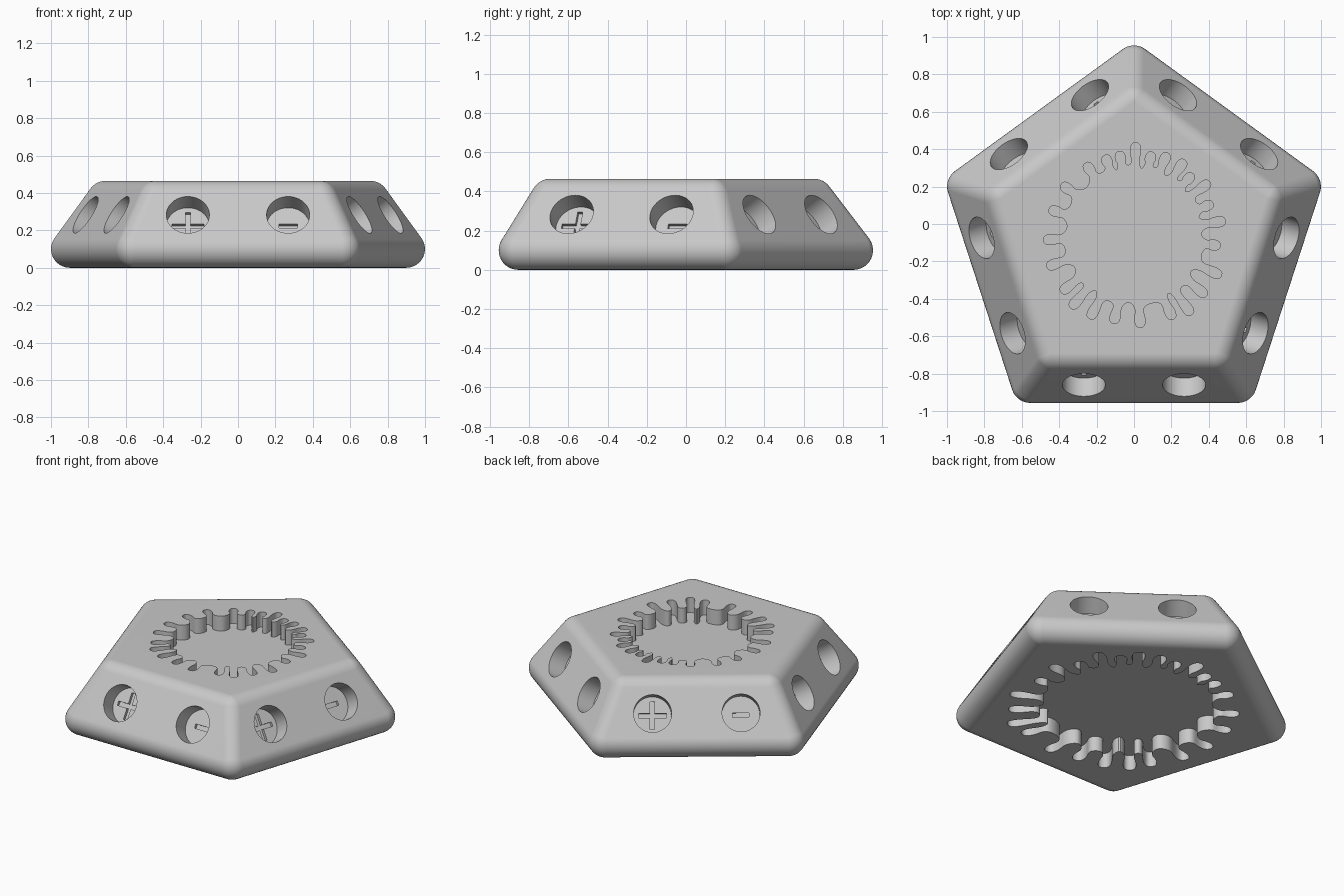
import bpy, bmesh, math
from mathutils import Matrix, Vector

cube = bpy.data.objects.get("Cube")
if cube:
    bpy.data.objects.remove(cube, do_unlink=True)

HEIGHT, ROUND, CENTRE_Y = 0.465, 0.1, -0.091
SLOPE = math.atan((1 + math.sqrt(5)) / 2)        # tilt of the five sides
FIFTH = math.tau / 5
BASE_R = 0.946                                   # corner ball centres, lower ring
APOTHEM = BASE_R * math.cos(FIFTH / 2)
TOP_R = BASE_R - (HEIGHT - 2 * ROUND) / math.tan(SLOPE) / math.cos(FIFTH / 2)

grey = bpy.data.materials.new("light grey")
grey.use_nodes = True
colour = (0.58, 0.58, 0.58, 1)
grey.diffuse_color = colour
grey.node_tree.nodes["Principled BSDF"].inputs["Base Color"].default_value = colour


def make_object(name, bm):
    bmesh.ops.recalc_face_normals(bm, faces=bm.faces)
    mesh = bpy.data.meshes.new(name)
    bm.to_mesh(mesh)
    bm.free()
    mesh.materials.append(grey)
    obj = bpy.data.objects.new(name, mesh)
    bpy.context.collection.objects.link(obj)
    return obj


def polar(angle, radius, z=0):
    return Vector((radius * math.cos(angle), radius * math.sin(angle), z))


def rounded_frustum(fan=8, low_steps=12, high_steps=6):
    """Five-sided frustum with round edges, skinned from upright profile columns."""
    bm = bmesh.new()
    columns, bottom, top = [], [], []
    for k in range(5):
        heading = math.pi / 2 + k * FIFTH
        low = polar(heading, BASE_R, ROUND) + Vector((0, CENTRE_Y, 0))
        high = polar(heading, TOP_R, HEIGHT - ROUND) + Vector((0, CENTRE_Y, 0))
        bottom.append(bm.verts.new(low - Vector((0, 0, ROUND))))
        top.append(bm.verts.new(high + Vector((0, 0, ROUND))))
        for i in range(fan + 1):
            swing = (i / fan - 0.5) * FIFTH
            # Where the lower ball hands over to the upper one
            switch = math.atan(math.cos(swing) / math.cos(FIFTH / 2) / math.tan(SLOPE))
            half = math.pi / 2
            profile = [(low, -half + (switch + half) * s / low_steps)
                       for s in range(1, low_steps + 1)]
            profile += [(high, switch + (half - switch) * s / high_steps)
                        for s in range(high_steps)]
            ring = [bm.verts.new(c + polar(heading + swing, ROUND * math.cos(e),
                                           ROUND * math.sin(e))) for c, e in profile]
            columns.append([bottom[-1]] + ring + [top[-1]])
    for i, left in enumerate(columns):
        right = columns[(i + 1) % len(columns)]
        for j in range(len(left) - 1):
            corners = dict.fromkeys((left[j], right[j], right[j + 1], left[j + 1]))
            bm.faces.new(list(corners))
    bm.faces.new(bottom)
    bm.faces.new(top)
    return make_object("pentagon_tile", bm)


def side_frames():
    """Frames on the five sloping sides: x along, y up the slope, z outward."""
    z = 0.283
    foot = ROUND + ROUND * math.cos(SLOPE)
    y = -APOTHEM - ROUND * math.sin(SLOPE) + (z - foot) / math.tan(SLOPE)
    for k in range(5):
        yield (Matrix.Translation((0, CENTRE_Y, 0)) @ Matrix.Rotation(k * FIFTH, 4, 'Z')
               @ Matrix.Translation((0, y, z)) @ Matrix.Rotation(SLOPE, 4, 'X'))


HOLE_X, HOLE_R, HOLE_DEPTH, MARK_DEPTH = 0.268, 0.115, 0.114, 0.02


def hole_cutter():
    bm = bmesh.new()
    for frame in side_frames():
        for x in (-HOLE_X, HOLE_X):
            bmesh.ops.create_cone(bm, cap_ends=True, segments=48, radius1=HOLE_R,
                                  radius2=HOLE_R, depth=2 * HOLE_DEPTH,
                                  matrix=frame @ Matrix.Translation((x, 0, 0)))
    return make_object("hole_cutter", bm)


def mark_cutter(name, bars):
    """Bars sunk into the hole floors, each given as x, length, width."""
    bm = bmesh.new()
    for frame in side_frames():
        for x, length, width in bars:
            bmesh.ops.create_cube(bm, size=1, matrix=frame
                                  @ Matrix.Translation((x, 0, -HOLE_DEPTH))
                                  @ Matrix.Diagonal((length, width, 2 * MARK_DEPTH, 1)))
    return make_object(name, bm)


# Fingers of the splash-shaped pocket: direction in degrees and reach
FINGERS = [(9, .49), (22, .45), (35, .49), (46, .45), (56, .48), (68, .47), (78, .45),
           (89, .49), (100, .45), (110, .45), (124, .46), (145, .47), (163, .47),
           (183, .48), (200, .49), (218, .49), (229, .51), (242, .50), (257, .48),
           (274, .49), (295, .49), (306, .52), (320, .50), (335, .51), (353, .46)]


def splash_outline():
    points = []
    for i, (angle, reach) in enumerate(FINGERS):
        gap = (FINGERS[(i + 1) % len(FINGERS)][0] - angle) % 360
        for r, side in ((.39, -.016), (reach - .035, -.03), (reach + .005, -.02),
                        (reach + .005, .02), (reach - .035, .03), (.39, .016)):
            points.append(polar(math.radians(angle) + side / r, r))
        points.append(polar(math.radians(angle + gap / 2), .35 + .02 * (i % 2)))
    # Round the outline by cutting its corners twice
    for _ in range(2):
        following = points[1:] + points[:1]
        points = [a.lerp(b, t) for a, b in zip(points, following) for t in (.25, .75)]
    return points


def pocket_cutter(name, scale, low, high):
    bm = bmesh.new()
    outline = splash_outline()
    floor, roof = ([bm.verts.new(p * scale + Vector((0, -0.06, z))) for p in outline]
                   for z in (low, high))
    bm.faces.new(floor)
    bm.faces.new(roof)
    for i in range(len(outline)):
        bm.faces.new((floor[i - 1], floor[i], roof[i], roof[i - 1]))
    return make_object(name, bm)


tile = rounded_frustum()
POCKET = 0.1
cutters = [
    hole_cutter(),
    mark_cutter("bar_cutter", [(-HOLE_X, .17, .027), (HOLE_X, .10, .027)]),
    mark_cutter("upright_cutter", [(-HOLE_X, .027, .17)]),
    pocket_cutter("top_pocket_cutter", 1, HEIGHT - POCKET, HEIGHT + POCKET),
    pocket_cutter("bottom_pocket_cutter", 1.43, -POCKET, POCKET),
]
for cutter in cutters:
    cut = tile.modifiers.new(cutter.name, 'BOOLEAN')
    cut.operation = 'DIFFERENCE'
    cut.solver = 'EXACT'
    cut.object = cutter

# Bake the cuts and drop the cutters
bpy.context.view_layer.update()
tile_eval = tile.evaluated_get(bpy.context.evaluated_depsgraph_get())
tile_mesh = bpy.data.meshes.new_from_object(tile_eval)
tile.modifiers.clear()
tile.data = tile_mesh
for cutter in cutters:
    bpy.data.objects.remove(cutter, do_unlink=True)

# Smooth rounding with crisp rims and flat faces
bpy.ops.object.select_all(action='DESELECT')
tile.select_set(True)
bpy.context.view_layer.objects.active = tile
bpy.ops.object.shade_smooth_by_angle(angle=math.radians(30))
weighted = tile.modifiers.new("flat_faces", 'WEIGHTED_NORMAL')
weighted.keep_sharp = True
